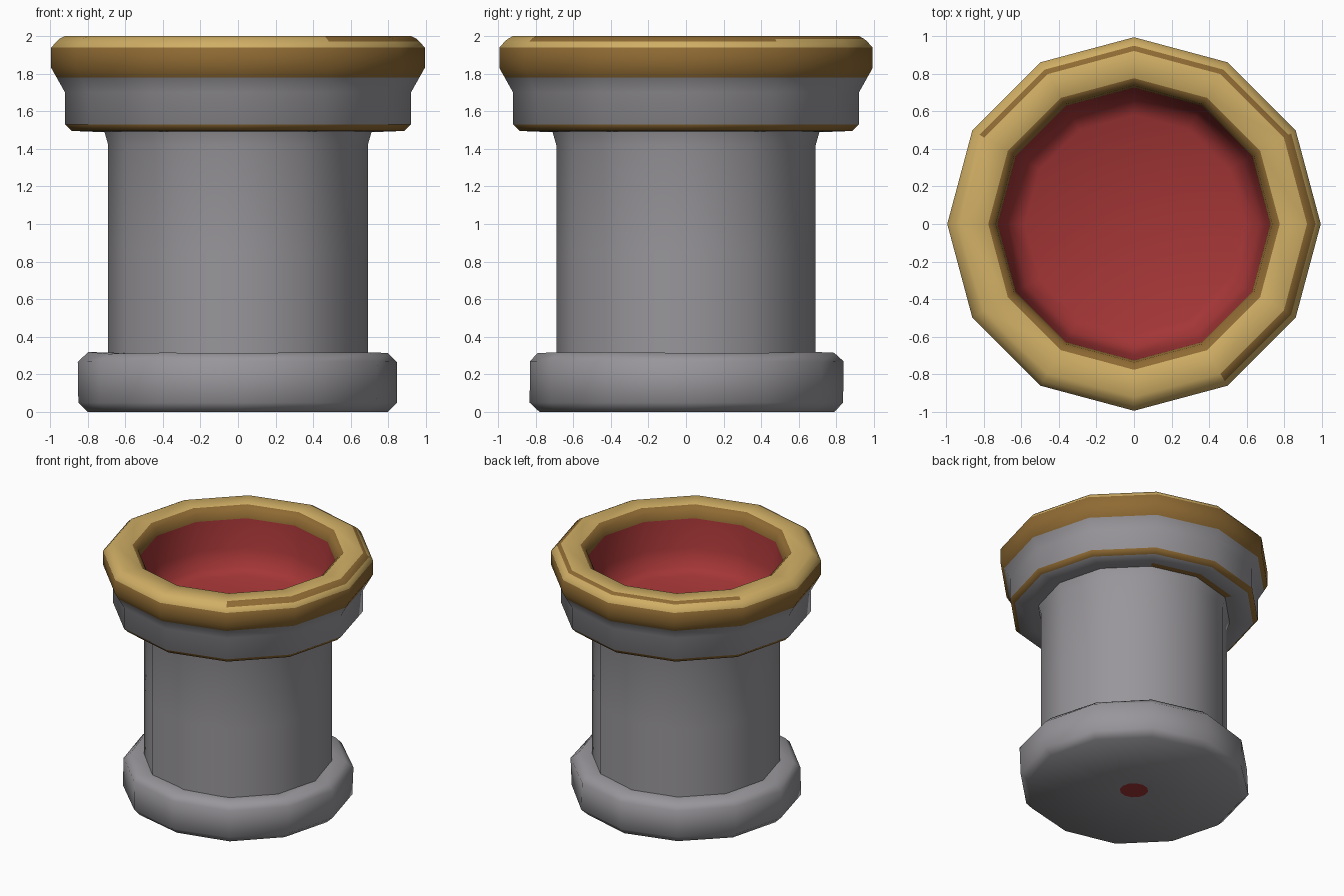
import bpy, bmesh, math, random

if "Cube" in bpy.data.objects:
    bpy.data.objects.remove(bpy.data.objects["Cube"])

random.seed(4)
SIDES = 12


def material(name, rgb):
    m = bpy.data.materials.new(name)
    m.diffuse_color = (*rgb, 1)
    m.use_nodes = True
    m.node_tree.nodes["Principled BSDF"].inputs["Base Color"].default_value = m.diffuse_color
    return m


STONE = material("grey stone", (0.315, 0.305, 0.325))
GOLD = material("light gold", (0.63, 0.425, 0.13))
BRONZE = material("dark gold", (0.275, 0.145, 0.033))
RED = material("red lining", (0.37, 0.036, 0.037))


def lathe(name, profile, mats, bands, jitter=0.0, rule=None, depth=1.0, angle=50):
    """Spin (radius, z) points; bands holds one material index per profile step."""
    bm = bmesh.new()
    rings = []
    for r, z in profile:
        ring = []
        for k in range(SIDES):
            a = math.tau * k / SIDES
            rr = r + random.uniform(-jitter, jitter) * (r > 0.12)
            zz = z + random.uniform(-jitter, jitter) * (z > 0.1)
            ring.append(bm.verts.new((rr * math.cos(a), rr * math.sin(a) * depth, zz)))
        rings.append(ring)
    for i in range(len(rings) - 1):
        for k in range(SIDES):
            n = (k + 1) % SIDES
            f = bm.faces.new((rings[i][k], rings[i][n], rings[i + 1][n], rings[i + 1][k]))
            f.material_index = rule(i, k) if rule else bands[i]
    bmesh.ops.remove_doubles(bm, verts=bm.verts, dist=0.0005)
    me = bpy.data.meshes.new(name)
    bm.to_mesh(me)
    bm.free()
    for m in mats:
        me.materials.append(m)
    ob = bpy.data.objects.new(name, me)
    bpy.context.collection.objects.link(ob)
    bpy.ops.object.select_all(action='DESELECT')
    ob.select_set(True)
    bpy.context.view_layer.objects.active = ob
    bpy.ops.object.shade_smooth_by_angle(angle=math.radians(angle))
    return ob


# Worn foot slab with a small red spot underneath
lathe("base", [(0, 0), (0.105, 0), (0.80, 0), (0.85, 0.05), (0.85, 0.27),
               (0.80, 0.315), (0.67, 0.308)],
      [STONE, RED], [1, 0, 0, 0, 0, 0], jitter=0.006, depth=0.98, angle=60)

# Column, flaring slightly under the collar
lathe("column", [(0.69, 0.29), (0.69, 0.85), (0.69, 1.42), (0.71, 1.49)],
      [STONE], [0, 0, 0])

# Collar with a thin dark gold lower edge and a dark patch beneath at the back
COLLAR_BANDS = [0, 0, 1, 0, 0]


def collar_colour(i, k):
    return 1 if i == 0 and k in (2, 3) else COLLAR_BANDS[i]


lathe("collar", [(0.70, 1.49), (0.76, 1.49), (0.885, 1.495), (0.92, 1.53),
                 (0.92, 1.70), (0.965, 1.78)],
      [STONE, BRONZE], COLLAR_BANDS, rule=collar_colour)

# Rim: dark side, light top, partial dark streak (wider on the right), dark inner lip
RIM_BANDS = [1, 1, 0, 0, 0, 0, 1, 1]


def rim_colour(i, k):
    streak = (i == 4 and (k <= 4 or k >= 10)) or (i == 3 and k in (10, 11, 0))
    return 1 if streak else RIM_BANDS[i]


lathe("rim", [(0.965, 1.78), (0.993, 1.83), (0.993, 1.938), (0.965, 1.97), (0.948, 1.985),
              (0.92, 2.0), (0.775, 1.995), (0.735, 1.96), (0.725, 1.905)],
      [GOLD, BRONZE], RIM_BANDS, rule=rim_colour)

# Red bowl inside the rim, sloping into a flat floor
lathe("bowl_lining", [(0.725, 1.905), (0.70, 1.68), (0.66, 1.55), (0.58, 1.51), (0, 1.51)],
      [RED], [0, 0, 0, 0])
